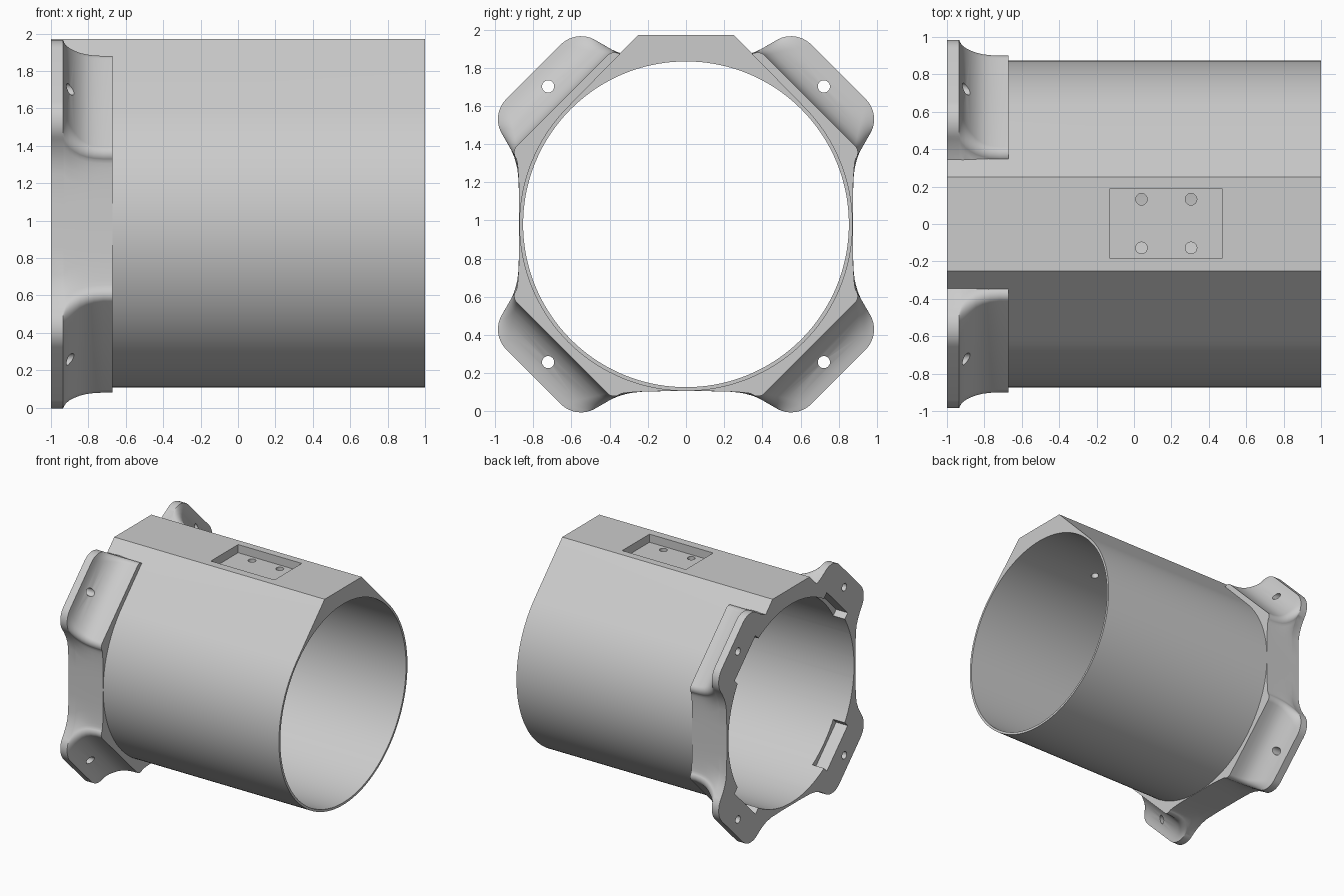
import bpy, bmesh
from math import sin, cos, radians, pi
from mathutils import Matrix, Vector

AXIS_Z = 0.98
BORE_R, SHELL_R = 0.853, 0.873

cube = bpy.data.objects.get("Cube")
if cube:
    bpy.data.objects.remove(cube, do_unlink=True)

grey = bpy.data.materials.new("light_grey")
grey.use_nodes = True
grey.diffuse_color = (0.6, 0.6, 0.6, 1)
grey.node_tree.nodes["Principled BSDF"].inputs["Base Color"].default_value = grey.diffuse_color


def finish(name, bm, cutter=False):
    bmesh.ops.recalc_face_normals(bm, faces=bm.faces)
    mesh = bpy.data.meshes.new(name)
    bm.to_mesh(mesh)
    bm.free()
    obj = bpy.data.objects.new(name, mesh)
    mesh.materials.append(grey)
    bpy.context.collection.objects.link(obj)
    obj.hide_render = cutter
    return obj


def loft(name, sections):
    """Skin closed (y, z) outlines placed along x, with end caps."""
    bm = bmesh.new()
    rings = [[bm.verts.new((x, y, z + AXIS_Z)) for y, z in pts] for x, pts in sections]
    for a, b in zip(rings, rings[1:]):
        n = len(a)
        for i in range(n):
            j = (i + 1) % n
            bm.faces.new((a[i], a[j], b[j], b[i]))
    bm.faces.new(rings[0])
    bm.faces.new(rings[-1])
    return finish(name, bm)


def add_cylinder(bm, radius, depth, centre, axis, segments):
    turn = Vector((0, 0, 1)).rotation_difference(Vector(axis)).to_matrix().to_4x4()
    bmesh.ops.create_cone(bm, cap_ends=True, segments=segments, radius1=radius,
                          radius2=radius, depth=depth,
                          matrix=Matrix.Translation(centre) @ turn)


def add_box(bm, size, matrix):
    bmesh.ops.create_cube(bm, size=1, matrix=matrix @ Matrix.Diagonal((*size, 1)))


def apply_boolean(obj, other, operation):
    mod = obj.modifiers.new(operation.lower(), 'BOOLEAN')
    mod.operation = operation
    mod.solver = 'EXACT'
    mod.object = other
    bpy.context.view_layer.objects.active = obj
    bpy.ops.object.modifier_apply(modifier=mod.name)
    bpy.data.objects.remove(other, do_unlink=True)


def flange_outline(side, centre, radius):
    """Mirror one eighth (side run plus corner arc) into a full outline."""
    eighth = list(side)
    for i in range(13):
        a = radians(-40 + 85 * i / 12)
        eighth.append((centre[0] + radius * cos(a), centre[1] + radius * sin(a)))
    quarter = eighth + [(z, y) for y, z in reversed(eighth)][:-1]
    pts = []
    for k in range(4):
        c, s = round(cos(k * pi / 2)), round(sin(k * pi / 2))
        pts += [(y * c - z * s, y * s + z * c) for y, z in quarter]
    return pts


# Tubular shell with a flat raised top
arc = [radians(135 + 270 * i / 108) for i in range(109)]
shell_outline = [(SHELL_R * cos(a), SHELL_R * sin(a)) for a in arc]
shell_outline += [(0.252, 0.99), (-0.252, 0.99)]
body = loft("tube_body", [(-1, shell_outline), (1, shell_outline)])

# Mounting flange: eared plate blending into a chamfered collar
ear = flange_outline([(0.874, 0), (0.874, 0.12), (0.878, 0.27), (0.89, 0.335),
                      (0.912, 0.39), (0.935, 0.43)], (0.835, 0.55), 0.15)
collar = flange_outline([(0.874, 0), (0.874, 0.12), (0.875, 0.2), (0.878, 0.26),
                         (0.881, 0.3), (0.884, 0.325)], (0.85, 0.376), 0.05)
blend = [(-1, 1), (-0.935, 1), (-0.93, 0.85), (-0.92, 0.67), (-0.9, 0.48), (-0.875, 0.33),
         (-0.845, 0.19), (-0.81, 0.09), (-0.77, 0.03), (-0.72, 0), (-0.67, 0)]
flange = loft("flange", [
    (x, [(c[0] + (e[0] - c[0]) * t, c[1] + (e[1] - c[1]) * t) for e, c in zip(ear, collar)])
    for x, t in blend])
apply_boolean(body, flange, 'UNION')

# Main bore
bm = bmesh.new()
add_cylinder(bm, BORE_R, 3, (0, 0, AXIS_Z), (1, 0, 0), 144)
apply_boolean(body, finish("bore_cutter", bm, True), 'DIFFERENCE')

# Ear bolt holes and shallow pockets behind the ears
bm = bmesh.new()
for sy in (-1, 1):
    for sz in (-1, 1):
        add_cylinder(bm, 0.032, 0.6, (-0.95, sy * 0.722, AXIS_Z + sz * 0.722), (1, 0, 0), 24)
        spin = Matrix.Rotation(-sy * sz * pi / 4, 4, 'X')
        place = Matrix.Translation((-1, sy * 0.58, AXIS_Z + sz * 0.58)) @ spin
        add_box(bm, (0.22, 0.4, 0.13), place)
apply_boolean(body, finish("ear_cutter", bm, True), 'DIFFERENCE')

# Recess in the flat top
bm = bmesh.new()
add_box(bm, (0.605, 0.37, 0.2), Matrix.Translation((0.172, 0.003, 2.0)))
apply_boolean(body, finish("recess_cutter", bm, True), 'DIFFERENCE')

# Screw holes through the recess floor
bm = bmesh.new()
for x in (0.04, 0.305):
    for y in (-0.128, 0.132):
        add_cylinder(bm, 0.031, 0.5, (x, y, 1.85), (0, 0, 1), 24)
apply_boolean(body, finish("screw_cutter", bm, True), 'DIFFERENCE')

# Smooth curved walls, keep machined edges crisp
bpy.ops.object.select_all(action='DESELECT')
body.select_set(True)
bpy.context.view_layer.objects.active = body
bpy.ops.object.shade_smooth_by_angle(angle=radians(25))
